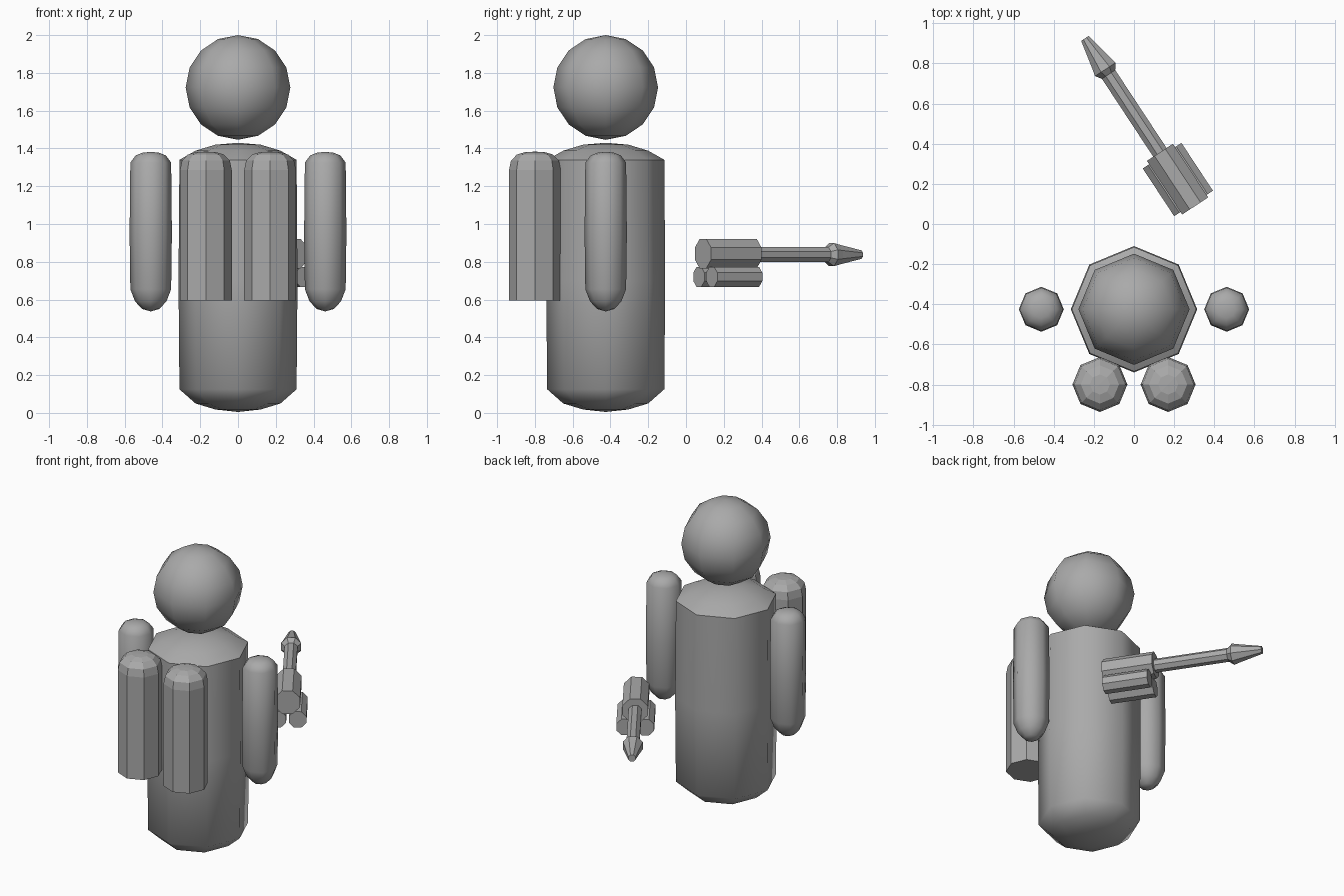
import bpy, bmesh, math
from mathutils import Matrix, Vector

if "Cube" in bpy.data.objects:
    bpy.data.objects.remove(bpy.data.objects["Cube"])

grey = bpy.data.materials.new("plain_grey")
grey.diffuse_color = (0.4, 0.4, 0.4, 1)
grey.use_nodes = True
grey.node_tree.nodes["Principled BSDF"].inputs["Base Color"].default_value = grey.diffuse_color


def lathe(name, profile, matrix, smooth=None, turn=0.0, sides=8):
    """Spin (radius, height) points into an eight-sided solid; zero radius makes a pole."""
    bm = bmesh.new()
    rings = []
    for r, z in profile:
        if r == 0:
            rings.append([bm.verts.new((0, 0, z))])
        else:
            angles = [math.tau * i / sides + turn for i in range(sides)]
            rings.append([bm.verts.new((r * math.cos(a), r * math.sin(a), z)) for a in angles])
    for low, high in zip(rings, rings[1:]):
        for i in range(sides):
            j = (i + 1) % sides
            if len(low) == 1:
                bm.faces.new((low[0], high[j], high[i]))
            elif len(high) == 1:
                bm.faces.new((low[i], low[j], high[0]))
            else:
                bm.faces.new((low[i], low[j], high[j], high[i]))
    for ring in (rings[0], rings[-1]):
        if len(ring) > 1:
            bm.faces.new(ring)
    bmesh.ops.recalc_face_normals(bm, faces=bm.faces)
    mesh = bpy.data.meshes.new(name)
    bm.to_mesh(mesh)
    bm.free()
    mesh.materials.append(grey)
    obj = bpy.data.objects.new(name, mesh)
    bpy.context.collection.objects.link(obj)
    obj.matrix_world = matrix
    if smooth:
        bpy.ops.object.select_all(action='DESELECT')
        obj.select_set(True)
        bpy.context.view_layer.objects.active = obj
        bpy.ops.object.shade_smooth_by_angle(angle=math.radians(smooth))
    return obj


def at(x, y, z=0):
    return Matrix.Translation((x, y, z))


BODY_Y = -0.425

# Body: barrel with shallow domed ends
lathe("body", [(0, 0.005), (0.12, 0.018), (0.225, 0.05), (0.31, 0.125), (0.315, 0.7),
               (0.31, 1.34), (0.225, 1.388), (0.12, 1.42), (0, 1.43)], at(0, BODY_Y), smooth=53)

# Head: floating ball
ball = [(0.277 * math.sin(math.pi * i / 8) if 0 < i < 8 else 0,
         -0.277 * math.cos(math.pi * i / 8)) for i in range(9)]
lathe("head", ball, at(0, BODY_Y, 1.723), smooth=60)

for side, label in ((-1, "left"), (1, "right")):
    # Floating arms with rounded ends
    lathe(label + "_arm", [(0, 0.537), (0.045, 0.55), (0.083, 0.59), (0.108, 0.655), (0.112, 0.95),
                           (0.108, 1.325), (0.08, 1.363), (0.045, 1.377), (0, 1.382)],
          at(side * 0.462, BODY_Y), smooth=75)
    # Faceted tanks with flat bottoms and domed tops
    lathe(label + "_tank", [(0.137, 0.595), (0.137, 1.285), (0.127, 1.335), (0.095, 1.368),
                            (0.05, 1.381), (0, 1.383)], at(side * 0.17, -0.8))

# Blaster frame: local z runs from the muzzle back to the stock, local y is up
back = Vector((0.55, -0.835, 0)).normalized()
up = Vector((0, 0, 1))
across = up.cross(back)
frame = Matrix((across, up, back)).transposed().to_4x4()
frame.translation = (-0.245, 0.925, 0.838)
flat_top = math.pi / 8

# Muzzle cone, collar and shaft in one spindle
lathe("blaster_barrel", [(0.024, 0), (0.056, 0.145), (0.066, 0.185), (0.043, 0.215), (0.043, 0.70)],
      frame, turn=flat_top)
lathe("blaster_housing", [(0.084, 0.68), (0.084, 1.0)], frame @ at(0, 0.005), turn=flat_top)
for side, label in ((-1, "right"), (1, "left")):
    lathe("blaster_" + label + "_cylinder", [(0.058, 0.70), (0.058, 0.985)],
          frame @ at(side * 0.062, -0.118), turn=flat_top)
